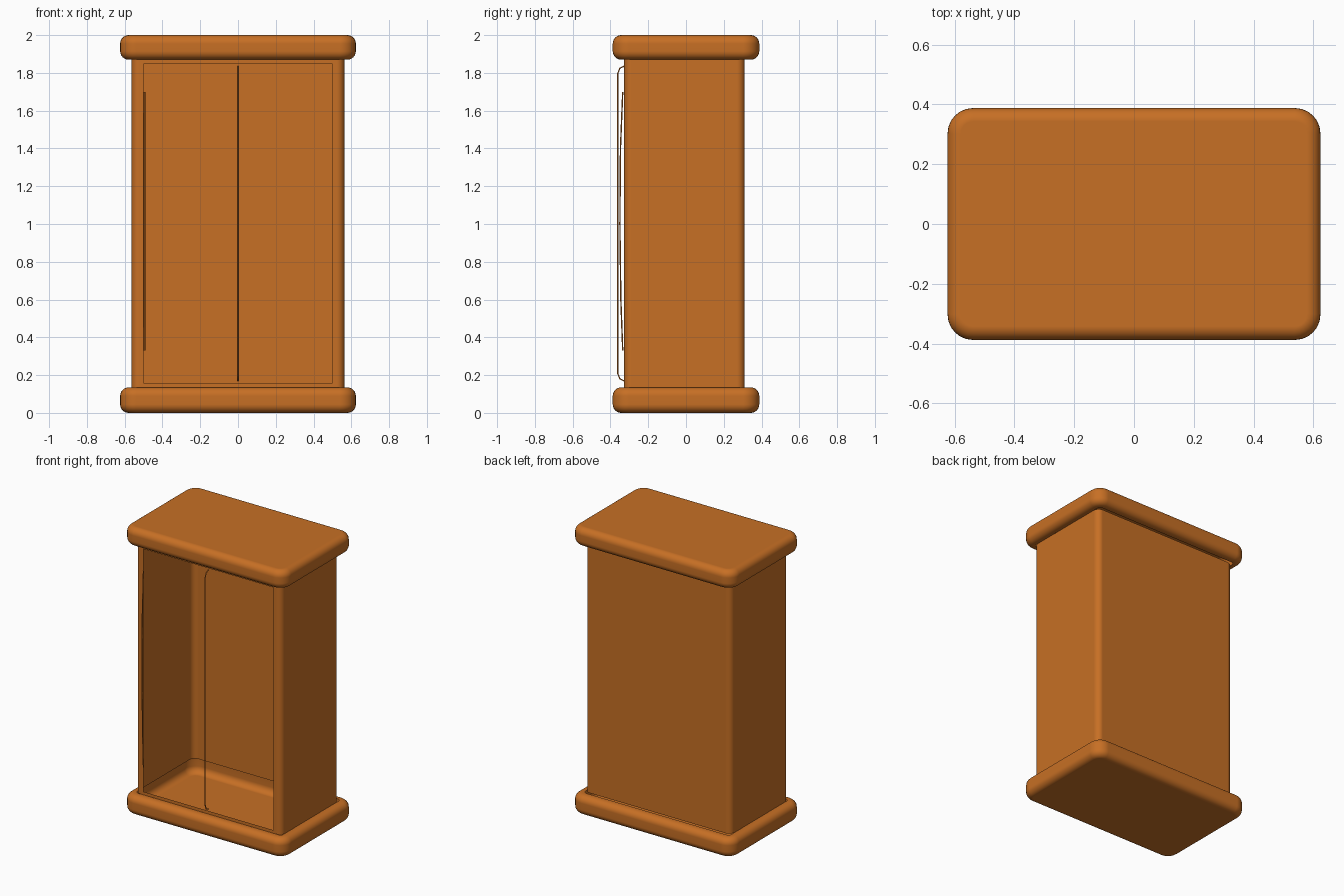
import bpy
import bmesh
from mathutils import Vector

cube = bpy.data.objects.get("Cube")
if cube:
    bpy.data.objects.remove(cube, do_unlink=True)

# Single warm wood colour
wood = bpy.data.materials.new("warm wood")
wood.use_nodes = True
colour = (0.57, 0.16, 0.018, 1)
wood.diffuse_color = colour
wood.node_tree.nodes["Principled BSDF"].inputs["Base Color"].default_value = colour

UP, DOWN, FRONT = Vector((0, 0, 1)), Vector((0, 0, -1)), Vector((0, -1, 0))


def upright(e):
    d = e.verts[0].co - e.verts[1].co
    return abs(d.z) > 0.9 * d.length


def rim(e):
    # Edges where a flat top or bottom meets the sides
    flat = [abs(f.normal.z) > 0.9 for f in e.link_faces]
    return any(flat) and not all(flat)


def rounded_shell(name, low, high, rounds, openings):
    """Box shell; rounds: (edge test, radius), openings: (direction, margin)."""
    low, high = Vector(low), Vector(high)
    size, centre = high - low, (high + low) / 2
    bm = bmesh.new()
    bmesh.ops.create_cube(bm, size=1)
    for v in bm.verts:
        v.co = Vector(a * b for a, b in zip(v.co, size)) + centre
    for test, radius in rounds:
        edges = [e for e in bm.edges if test(e)]
        bmesh.ops.bevel(bm, geom=edges, offset=radius, segments=6,
                        profile=0.5, affect='EDGES', clamp_overlap=True)
    bmesh.ops.recalc_face_normals(bm, faces=bm.faces[:])
    bm.normal_update()
    for direction, margin in openings:
        face = max(bm.faces, key=lambda f: f.normal.dot(direction))
        if margin:
            bmesh.ops.inset_individual(bm, faces=[face], thickness=margin)
        bmesh.ops.delete(bm, geom=[face], context='FACES')
    mesh = bpy.data.meshes.new(name)
    bm.to_mesh(mesh)
    bm.free()
    mesh.materials.append(wood)
    obj = bpy.data.objects.new(name, mesh)
    bpy.context.collection.objects.link(obj)
    bpy.ops.object.select_all(action='DESELECT')
    obj.select_set(True)
    bpy.context.view_layer.objects.active = obj
    bpy.ops.object.shade_smooth_by_angle(angle=0.6)
    weighted = obj.modifiers.new("flat faces", 'WEIGHTED_NORMAL')
    weighted.keep_sharp = True


def strip(name, x, points):
    """Thin strip through (y, z) points."""
    path = bpy.data.curves.new(name, 'CURVE')
    path.dimensions = '3D'
    path.bevel_depth = 0.004
    path.bevel_resolution = 1
    path.use_fill_caps = True
    spline = path.splines.new('POLY')
    spline.points.add(len(points) - 1)
    for p, (y, z) in zip(spline.points, points):
        p.co = (x, y, z, 1)
    path.materials.append(wood)
    bpy.context.collection.objects.link(bpy.data.objects.new(name, path))


# Hollow top and bottom slabs, open towards the cabinet
for name, z0, z1, inner in (("base_slab", 0, 0.135, UP), ("top_slab", 1.87, 2, DOWN)):
    rounded_shell(name, (-0.624, -0.388, z0), (0.624, 0.388, z1),
                  [(upright, 0.085), (rim, 0.045)], [(inner, 0.016)])

# Cabinet walls with a framed opening at the front
rounded_shell("cabinet_body", (-0.563, -0.327, 0.135), (0.563, 0.311, 1.87),
              [(upright, 0.04)], [(UP, 0), (DOWN, 0), (FRONT, 0.031)])

# Bowed strip down the middle and a sliver along the right side of the opening
strip("centre_strip", 0, [(-0.325, 0.168), (-0.35, 0.18), (-0.362, 0.21),
                          (-0.362, 1.795), (-0.35, 1.825), (-0.325, 1.837)])
strip("side_sliver", -0.495, [(-0.335, 0.33), (-0.345, 0.6), (-0.35, 1),
                              (-0.347, 1.4), (-0.335, 1.7)])
